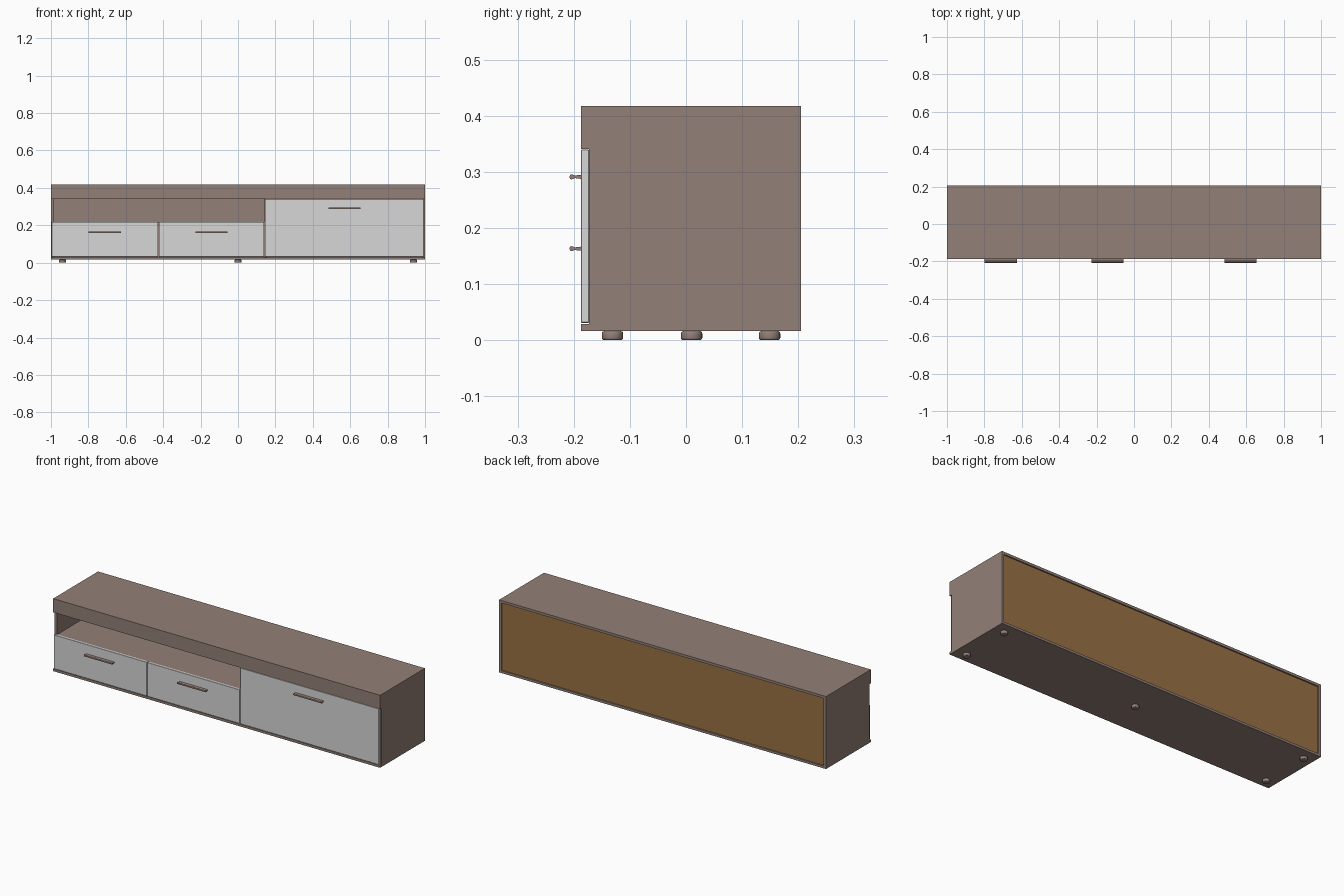
import bpy, bmesh, math

if "Cube" in bpy.data.objects:
    bpy.data.objects.remove(bpy.data.objects["Cube"])


def material(name, rgb):
    m = bpy.data.materials.new(name)
    m.diffuse_color = (*rgb, 1)
    m.use_nodes = True
    m.node_tree.nodes["Principled BSDF"].inputs["Base Color"].default_value = m.diffuse_color
    return m


BROWN = material("brown wood", (0.29, 0.215, 0.185))
GREY = material("light grey front", (0.68, 0.68, 0.68))
TAN = material("tan backboard", (0.32, 0.165, 0.058))


def finish(name, bm, mat):
    bmesh.ops.recalc_face_normals(bm, faces=bm.faces)
    me = bpy.data.meshes.new(name)
    bm.to_mesh(me)
    bm.free()
    me.materials.append(mat)
    ob = bpy.data.objects.new(name, me)
    bpy.context.collection.objects.link(ob)
    return ob


def box(name, x, y, z, mat, bevel=0):
    bm = bmesh.new()
    bmesh.ops.create_cube(bm, size=1)
    for v in bm.verts:
        for i, (a, b) in enumerate((x, y, z)):
            v.co[i] = a if v.co[i] < 0 else b
    if bevel:
        bmesh.ops.bevel(bm, geom=bm.edges[:], offset=bevel, segments=1, affect='EDGES')
    return finish(name, bm, mat)


def smooth(ob):
    bpy.ops.object.select_all(action='DESELECT')
    ob.select_set(True)
    bpy.context.view_layer.objects.active = ob
    bpy.ops.object.shade_smooth_by_angle(angle=math.radians(35))


FRONT, INNER, BACK = -0.187, -0.173, 0.205
T = 0.014
DIV = 0.143

# Carcass
box("top_panel", (-1, 1), (FRONT, BACK), (0.417 - T, 0.417), BROWN)
box("bottom_panel", (-1, 1), (FRONT, BACK), (0.016, 0.029), BROWN)
box("front_rail", (-1, 1), (FRONT, INNER), (0.341, 0.417 - T), BROWN)
for side, s in (("left", -1), ("right", 1)):
    box(side + "_side", sorted((s, s * (1 - T))), (INNER, BACK), (0.029, 0.417 - T), BROWN)
box("divider", (DIV - 0.003, DIV + 0.011), (INNER, 0.195), (0.029, 0.417 - T), BROWN)
box("niche_shelf", (-1 + T, DIV - 0.003), (INNER, 0.195), (0.203, 0.216), BROWN)

# Backboard with two cable holes, brown on the inner side
back = box("backboard", (-1 + T, 1 - T), (0.193, 0.198), (0.029, 0.417 - T), TAN)
back.data.materials.append(BROWN)
for x in (-0.727, -0.124):
    bm = bmesh.new()
    bmesh.ops.create_cone(bm, cap_ends=True, segments=32, radius1=0.032, radius2=0.032, depth=0.1)
    for v in bm.verts:
        v.co = (v.co.x + x, v.co.z + 0.195, v.co.y + 0.329)
    cutter = finish("hole_cutter", bm, TAN)
    mod = back.modifiers.new("cable_hole", 'BOOLEAN')
    mod.operation = 'DIFFERENCE'
    mod.object = cutter
    bpy.context.view_layer.objects.active = back
    bpy.ops.object.modifier_apply(modifier=mod.name)
    bpy.data.objects.remove(cutter)
for p in back.data.polygons:
    p.material_index = 1 if p.normal.y < -0.9 else 0

# Drawer fronts and door
box("left_drawer", (-0.996, -0.427), (FRONT, INNER), (0.031, 0.218), GREY, 0.001)
box("middle_drawer", (-0.423, 0.140), (FRONT, INNER), (0.031, 0.218), GREY, 0.001)
box("door", (0.144, 0.993), (FRONT, INNER), (0.031, 0.340), GREY, 0.001)


# Handles: an extruded grip profile, (y, z) half outline mirrored in z
def handle(name, cx, cz):
    half = [(-0.187, 0.0035), (-0.194, 0.003), (-0.198, 0.002), (-0.201, 0.0035),
            (-0.204, 0.0045), (-0.2065, 0.0035), (-0.2075, 0.001)]
    outline = half + [(y, -z) for y, z in reversed(half)]
    bm = bmesh.new()
    f = bm.faces.new([bm.verts.new((cx - 0.086, y, cz + z)) for y, z in outline])
    ext = bmesh.ops.extrude_face_region(bm, geom=[f])["geom"]
    for v in ext:
        if isinstance(v, bmesh.types.BMVert):
            v.co.x += 0.172
    smooth(finish(name, bm, BROWN))


for name, x, z in (("left_drawer_handle", -0.712, 0.163),
                   ("middle_drawer_handle", -0.141, 0.163),
                   ("door_handle", 0.569, 0.291)):
    handle(name, x, z)

# Feet: short rounded discs at the corners and the centre
for i, (x, y) in enumerate([(sx * 0.939, fy) for sx in (-1, 1) for fy in (-0.131, 0.149)] + [(0, 0.01)]):
    bm = bmesh.new()
    bmesh.ops.create_cone(bm, cap_ends=True, segments=24, radius1=0.019, radius2=0.019, depth=0.016)
    rims = [e for e in bm.edges if abs(e.verts[0].co.z - e.verts[1].co.z) < 1e-5]
    bmesh.ops.bevel(bm, geom=rims, offset=0.004, segments=3, profile=0.5, affect='EDGES')
    bmesh.ops.translate(bm, verts=bm.verts, vec=(x, y, 0.008))
    smooth(finish(f"foot_{i + 1}", bm, BROWN))
